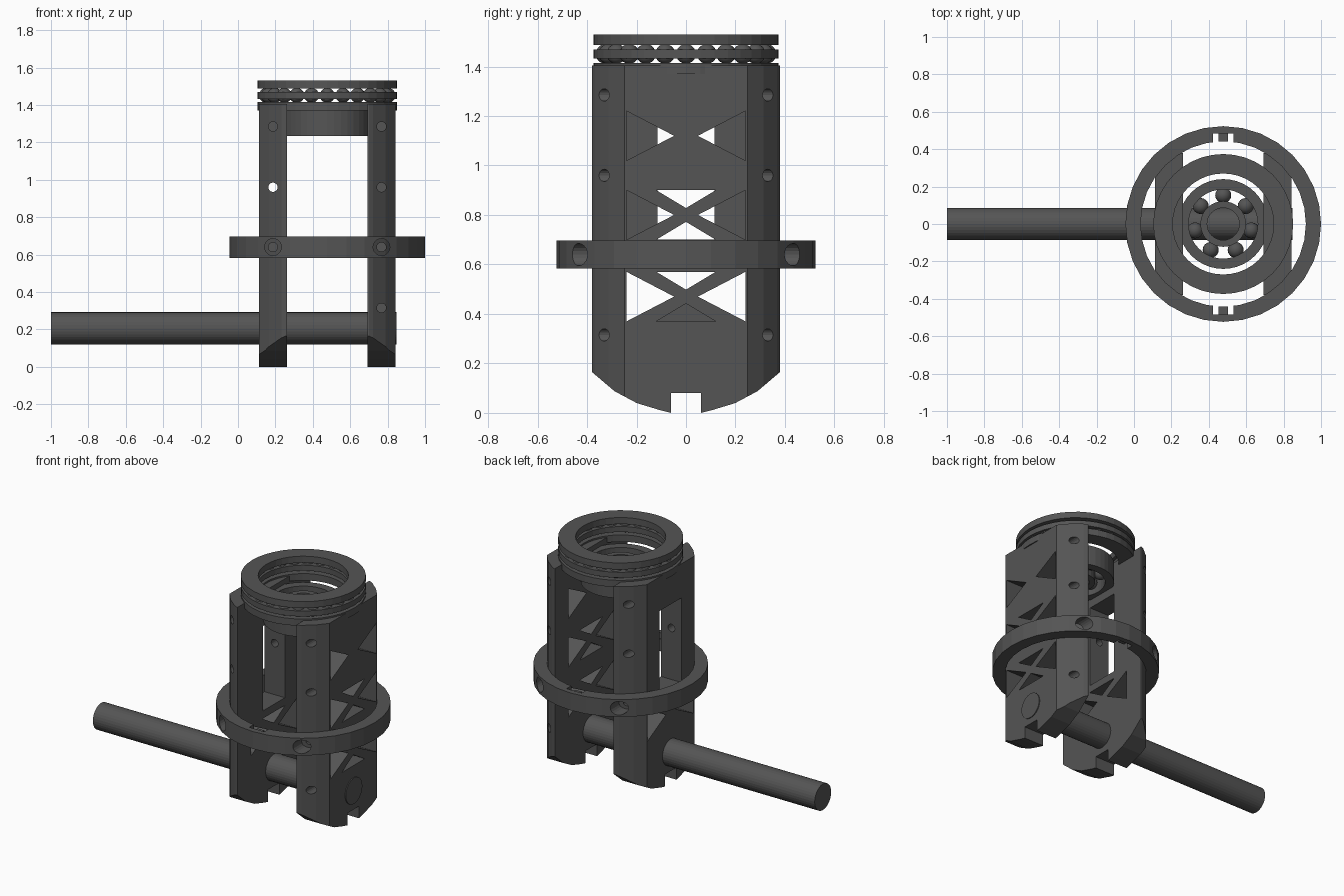
import bpy, bmesh, math
from mathutils import Vector, Matrix

if "Cube" in bpy.data.objects:
    bpy.data.objects.remove(bpy.data.objects["Cube"])

CX = 0.477                       # vertical axis of the carrier
mat = bpy.data.materials.new("dark_grey")
mat.diffuse_color = (0.09, 0.09, 0.09, 1)
mat.use_nodes = True
mat.node_tree.nodes["Principled BSDF"].inputs["Base Color"].default_value = mat.diffuse_color


def finish(name, bm):
    bmesh.ops.recalc_face_normals(bm, faces=bm.faces)
    me = bpy.data.meshes.new(name)
    bm.to_mesh(me)
    bm.free()
    me.materials.append(mat)
    ob = bpy.data.objects.new(name, me)
    bpy.context.collection.objects.link(ob)
    return ob


def prism(name, pts, lo, hi, axis="x"):
    """Extrude a 2D outline: (y, z) along x, or (x, y) along z."""
    bm = bmesh.new()
    to3 = (lambda a, b, h: (h, a, b)) if axis == "x" else (lambda a, b, h: (a, b, h))
    face = bm.faces.new([bm.verts.new(to3(a, b, lo)) for a, b in pts])
    geo = bmesh.ops.extrude_face_region(bm, geom=[face])["geom"]
    step = Vector(to3(0, 0, hi - lo))
    bmesh.ops.translate(bm, vec=step, verts=[v for v in geo if isinstance(v, bmesh.types.BMVert)])
    return finish(name, bm)


def rod(name, p0, p1, r, segs):
    bm = bmesh.new()
    d = Vector(p1) - Vector(p0)
    rot = Vector((0, 0, 1)).rotation_difference(d).to_matrix().to_4x4()
    bmesh.ops.create_cone(bm, cap_ends=True, segments=segs, radius1=r, radius2=r, depth=d.length,
                          matrix=Matrix.Translation((Vector(p0) + Vector(p1)) / 2) @ rot)
    return finish(name, bm)


def tube(name, r_out, r_in, z0, z1, segs):
    bm = bmesh.new()
    prof = [(r_in, z0), (r_out, z0), (r_out, z1), (r_in, z1)]
    rows = []
    for i in range(segs):
        a = 2 * math.pi * i / segs
        rows.append([bm.verts.new((CX + r * math.cos(a), r * math.sin(a), z)) for r, z in prof])
    for i in range(segs):
        p, q = rows[i], rows[(i + 1) % segs]
        for j in range(4):
            k = (j + 1) % 4
            bm.faces.new((p[j], q[j], q[k], p[k]))
    return finish(name, bm)


def balls(name, count, ring_r, r, z):
    bm = bmesh.new()
    for i in range(count):
        a = math.pi / 2 + 2 * math.pi * i / count
        bmesh.ops.create_uvsphere(bm, u_segments=16, v_segments=10, radius=r, matrix=Matrix.Translation(
            (CX + ring_r * math.cos(a), ring_r * math.sin(a), z)))
    ob = finish(name, bm)
    ob.data.polygons.foreach_set("use_smooth", [True] * len(ob.data.polygons))
    return ob


def cut(ob, cutter, op="DIFFERENCE"):
    m = ob.modifiers.new("cut", "BOOLEAN")
    m.operation, m.object, m.solver = op, cutter, "EXACT"
    bpy.context.view_layer.objects.active = ob
    bpy.ops.object.modifier_apply(modifier="cut")
    bpy.data.objects.remove(cutter, do_unlink=True)


def box(x0, x1, y0, y1, z0, z1, name="box_cutter"):
    return prism(name, [(y0, z0), (y1, z0), (y1, z1), (y0, z1)], x0, x1)


# side plate outline: rounded bottom with a central slot
half = [(0.06, 0.08), (0.06, 0.005)]
for i in range(1, 4):
    a = 2 * math.pi * i / 32
    half.append((0.52 * math.sin(a), 0.52 - 0.52 * math.cos(a)))
half += [(0.38, 0.165), (0.38, 1.405)]
half[1] = (0.06, 0.0)
outline = half + [(-y, z) for y, z in reversed(half)]


def side_plate(name, side):
    a, b = sorted((CX + side * 0.215, CX + side * 0.365))
    plate = prism(name, outline, a, b)
    cut(plate, rod("round_cutter", (CX, 0, -0.1), (CX, 0, 1.6), 0.442, 32), "INTERSECT")
    lo, hi = a - 0.05, b + 0.05

    def side_triangles(z):
        for s in (-1, 1):
            cut(plate, prism("tri_cutter", [(s * 0.24, z + 0.1), (s * 0.24, z - 0.1), (s * 0.048, z)], lo, hi))

    def mid_triangle(z, s):
        cut(plate, prism("tri_cutter", [(-0.12, z + s * 0.1), (0.12, z + s * 0.1), (0, z + s * 0.028)], lo, hi))

    # truss openings
    side_triangles(0.47)
    mid_triangle(0.47, 1)
    if side > 0:
        mid_triangle(0.47, -1)
        side_triangles(0.80)
        mid_triangle(0.80, 1)
        mid_triangle(0.80, -1)
        side_triangles(1.12)
    else:
        cut(plate, box(lo, hi, -0.115, 0.115, 0.62, 1.18))
    # screw holes along y
    x = CX + side * 0.29
    for z in (1.285, 0.96, 0.64) + ((0.315,) if side > 0 else ()):
        if side < 0 and z == 0.96:
            cut(plate, rod("hole_cutter", (x, -0.6, z), (x, 0.6, z), 0.025, 16))
        else:
            for s in (-1, 1):
                cut(plate, rod("hole_cutter", (x, s * 0.26, z), (x, s * 0.6, z), 0.025, 16))
    return plate


side_plate("left_side_plate", -1)
side_plate("right_side_plate", 1)

# clamp ring with screw holes and key notches
ring = tube("clamp_ring", 0.523, 0.442, 0.583, 0.697, 32)
for s in (-1, 1):
    for t in (-1, 1):
        x = CX + t * 0.29
        cut(ring, rod("hole_cutter", (x, s * 0.28, 0.64), (x, s * 0.6, 0.64), 0.045, 20))
    y0, y1 = sorted((s * 0.40, s * 0.485))
    cut(ring, box(CX - 0.055, CX + 0.055, y0, y1, 0.5, 0.8))
    y0, y1 = sorted((s * 0.44, s * 0.49))
    box(CX - 0.025, CX + 0.025, y0, y1, 0.60, 0.68, "ring_key")

# horizontal shaft
shaft = rod("cross_shaft", (-1, 0, 0.206), (0.848, 0, 0.206), 0.086, 32)

# thrust bearing on top
tube("thrust_lower_washer", 0.374, 0.27, 1.37, 1.415, 40)
tube("thrust_ball_cage", 0.374, 0.275, 1.432, 1.468, 40)
tube("thrust_upper_washer", 0.374, 0.27, 1.487, 1.53, 40)
balls("thrust_balls", 24, 0.325, 0.04, 1.451)

# radial bearing below it
tube("bearing_outer_ring", 0.24, 0.185, 1.235, 1.372, 40)
tube("bearing_inner_ring", 0.122, 0.086, 1.235, 1.372, 32)
balls("bearing_balls", 7, 0.154, 0.043, 1.303)
